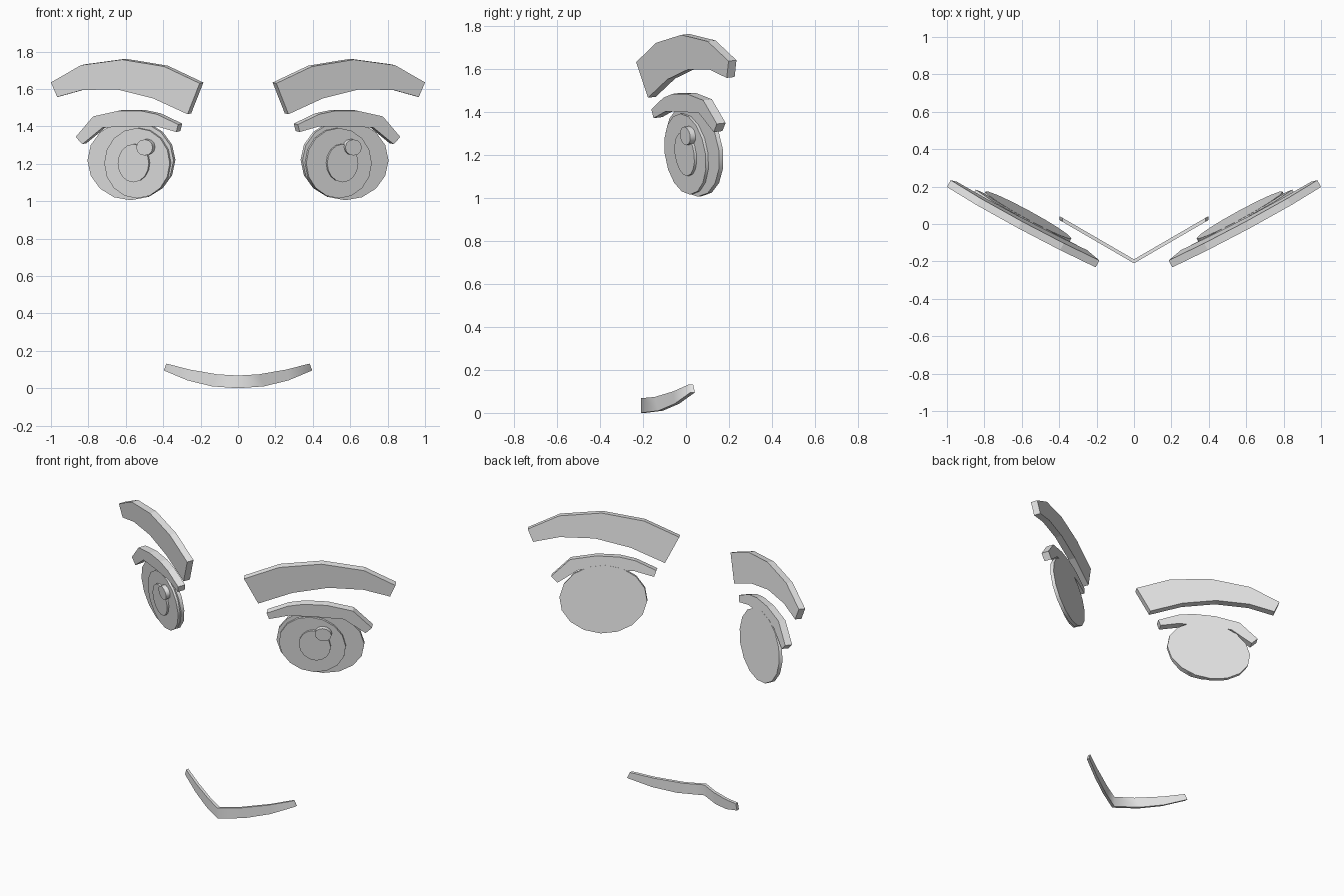
import bpy, bmesh, math
from mathutils import Vector

if "Cube" in bpy.data.objects:
    bpy.data.objects.remove(bpy.data.objects["Cube"])

grey = bpy.data.materials.new("plain_grey")
grey.diffuse_color = (0.8, 0.8, 0.8, 1)
grey.use_nodes = True
grey.node_tree.nodes["Principled BSDF"].inputs["Base Color"].default_value = grey.diffuse_color

# Each side of the face is a flat plane, swept back and leaning slightly forward
SWEEP, LEAN = 0.541, 0.12
LENGTH = math.sqrt(1 + SWEEP ** 2 + LEAN ** 2)
NORMAL = Vector((SWEEP, -1, -LEAN)) / LENGTH


def finish(name, bm, smooth_angle):
    bmesh.ops.recalc_face_normals(bm, faces=bm.faces[:])
    mesh = bpy.data.meshes.new(name)
    bm.to_mesh(mesh)
    bm.free()
    mesh.materials.append(grey)
    ob = bpy.data.objects.new(name, mesh)
    bpy.context.collection.objects.link(ob)
    bpy.ops.object.select_all(action='DESELECT')
    ob.select_set(True)
    bpy.context.view_layer.objects.active = ob
    if smooth_angle:
        bpy.ops.object.shade_smooth_by_angle(angle=math.radians(smooth_angle))
    return ob


def plate(name, outline, front, back, side, smooth_angle=0):
    """Flat plate on the face plane; outline is (x, z), front/back are depths."""
    bm = bmesh.new()
    shift = -NORMAL * ((back - front) / LENGTH)
    pts = [Vector((x, SWEEP * x - LEAN * z + front, z)) for x, z in outline]
    rings = [pts, [p + shift for p in pts]]
    rings = [[bm.verts.new((p.x * side, p.y, p.z)) for p in r] for r in rings]
    for r in rings:
        bm.faces.new(r)
    n = len(pts)
    for i in range(n):
        j = (i + 1) % n
        bm.faces.new((rings[0][i], rings[0][j], rings[1][j], rings[1][i]))
    return finish(name, bm, smooth_angle)


def oval(cx, cz, rx, rz, n=16):
    return [(cx + rx * math.cos(2 * math.pi * i / n),
             cz + rz * math.sin(2 * math.pi * i / n)) for i in range(n)]


BROW = [(0.205, 1.63), (0.395, 1.72), (0.62, 1.757), (0.84, 1.727), (1.0, 1.635),
        (0.967, 1.557), (0.83, 1.595), (0.645, 1.597), (0.455, 1.55), (0.27, 1.465)]
LID = [(0.32, 1.41), (0.435, 1.465), (0.52, 1.483), (0.64, 1.483), (0.775, 1.453),
       (0.868, 1.343), (0.832, 1.305), (0.725, 1.393), (0.58, 1.4), (0.435, 1.4),
       (0.33, 1.37)]

for side, label in ((1, "right"), (-1, "left")):
    plate("brow_" + label, BROW, -0.147, -0.099, side)
    plate("eyelid_" + label, LID, -0.165, -0.112, side)
    # Eye built from stacked discs
    plate("eye_white_" + label, oval(0.575, 1.218, 0.23, 0.213), -0.136, -0.111, side, 30)
    plate("iris_" + label, oval(0.54, 1.203, 0.175, 0.188), -0.152, -0.13, side, 30)
    plate("pupil_" + label, oval(0.56, 1.203, 0.083, 0.102), -0.166, -0.146, side, 30)
    # The glints sit on the same hand of both eyes
    glint_x = 0.618 if side == 1 else 0.5
    plate("glint_" + label, oval(glint_x, 1.287, 0.044, 0.043, 12), -0.184, -0.15, side, 35)

# Mouth: curved strip folded at the centre line
top = [(0, 0.068), (0.11, 0.074), (0.26, 0.1), (0.383, 0.132)]
low = [(0, 0.0), (0.14, 0.01), (0.27, 0.042), (0.397, 0.095)]
bm = bmesh.new()
rows = []
for i in (-3, -2, -1, 0, 1, 2, 3):
    s = -1 if i < 0 else 1
    row = []
    for (x, z), dy in ((top[abs(i)], 0), (low[abs(i)], 0), (low[abs(i)], 0.021), (top[abs(i)], 0.021)):
        row.append(bm.verts.new((s * x, -0.21 + 0.58 * x + dy, z)))
    rows.append(row)
for a, b in zip(rows, rows[1:]):
    for k in range(4):
        m = (k + 1) % 4
        bm.faces.new((a[k], a[m], b[m], b[k]))
bm.faces.new(rows[0])
bm.faces.new(rows[-1])
finish("mouth", bm, 65)
